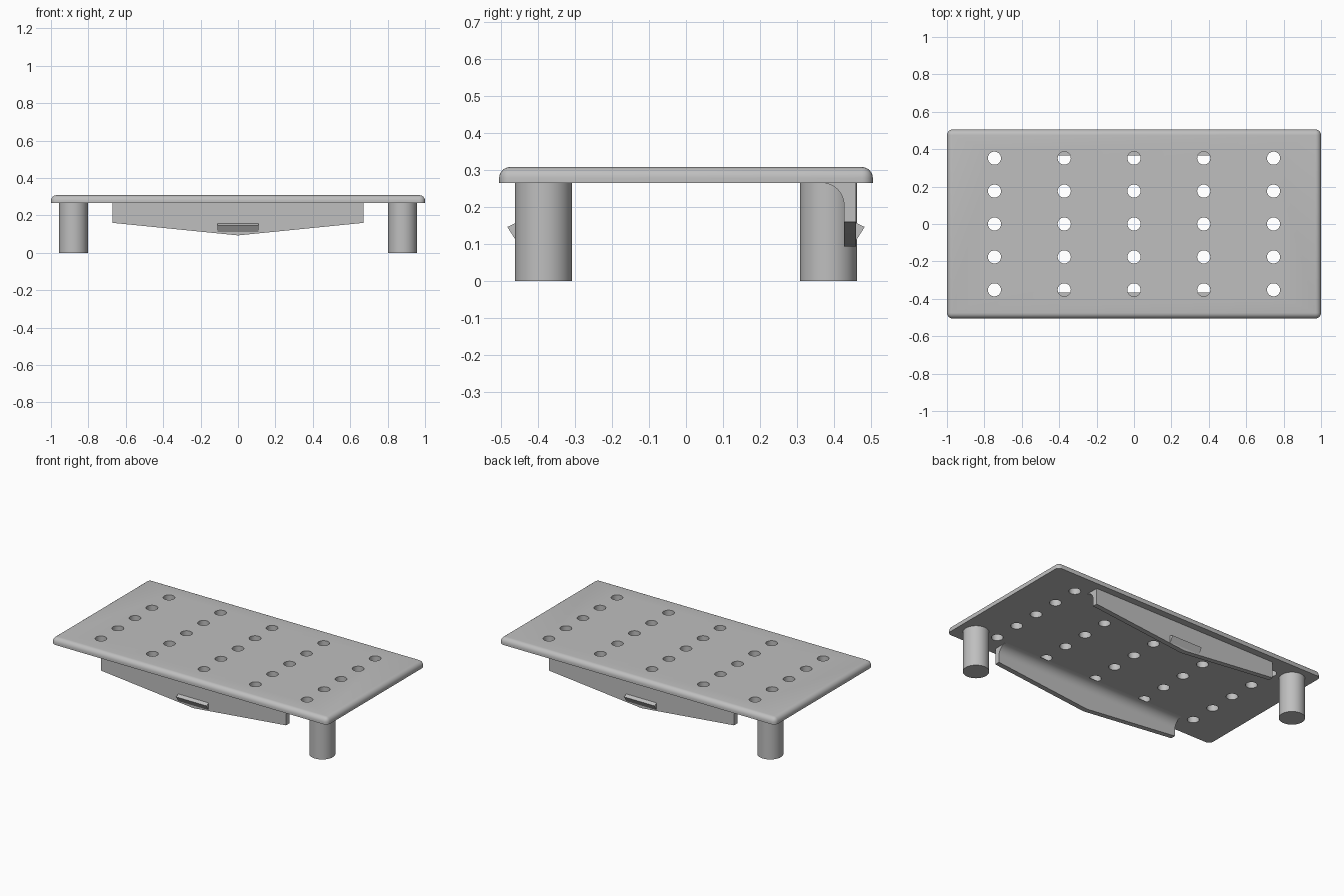
import bpy, bmesh, math
from mathutils import Matrix

default = bpy.data.objects.get("Cube")
if default:
    bpy.data.objects.remove(default, do_unlink=True)

grey = bpy.data.materials.new("light grey")
grey.use_nodes = True
colour = (0.52, 0.52, 0.52, 1)
grey.diffuse_color = colour
grey.node_tree.nodes["Principled BSDF"].inputs["Base Color"].default_value = colour

TOP, UNDER = 0.308, 0.265
HALF_X, HALF_Y = 1.0, 0.505


def finish(name, bm, smooth=True):
    bmesh.ops.recalc_face_normals(bm, faces=bm.faces)
    mesh = bpy.data.meshes.new(name)
    bm.to_mesh(mesh)
    bm.free()
    mesh.materials.append(grey)
    obj = bpy.data.objects.new(name, mesh)
    bpy.context.collection.objects.link(obj)
    if smooth:
        shade(obj)
    return obj


def select_only(obj):
    bpy.ops.object.select_all(action='DESELECT')
    obj.select_set(True)
    bpy.context.view_layer.objects.active = obj


def shade(obj):
    select_only(obj)
    bpy.ops.object.shade_smooth_by_angle(angle=math.radians(30))


def add_cylinder(bm, x, y, low, high, radius, sides):
    bmesh.ops.create_cone(bm, cap_ends=True, segments=sides, radius1=radius, radius2=radius,
                          depth=high - low, matrix=Matrix.Translation((x, y, (low + high) / 2)))


def extrude_profile(bm, profile, half_width):
    """Sweep a (y, z) outline along x, with a middle section at x = 0."""
    rings = [[bm.verts.new((x, y, z)) for y, z in profile] for x in (-half_width, 0, half_width)]
    count = len(profile)
    for a, b in zip(rings, rings[1:]):
        for i in range(count):
            j = (i + 1) % count
            bm.faces.new((a[i], a[j], b[j], b[i]))
    bm.faces.new(rings[0])
    bm.faces.new(rings[-1])
    return rings


# Top plate: rounded on every edge except the underside
bm = bmesh.new()
bmesh.ops.create_cube(bm, size=1, matrix=Matrix.Translation((0, 0, (TOP + UNDER) / 2))
                      @ Matrix.Diagonal((2 * HALF_X, 2 * HALF_Y, TOP - UNDER, 1)))
rounded = [e for e in bm.edges if max(v.co.z for v in e.verts) > UNDER + 0.01]
bmesh.ops.bevel(bm, geom=rounded, offset=0.03, segments=6, profile=0.5, affect='EDGES')
plate = finish("top_plate", bm, smooth=False)

# Grid of drain holes
bm = bmesh.new()
for column in range(-2, 3):
    for row in range(-2, 3):
        add_cylinder(bm, column * 0.373, row * 0.176, UNDER - 0.1, TOP + 0.1, 0.035, 40)
cutter = finish("hole_cutter", bm, smooth=False)
cutter.hide_render = True
cut = plate.modifiers.new("holes", 'BOOLEAN')
cut.operation = 'DIFFERENCE'
cut.solver = 'EXACT'
cut.object = cutter
select_only(plate)
bpy.ops.object.modifier_apply(modifier=cut.name)
bpy.data.objects.remove(cutter, do_unlink=True)
shade(plate)

# Two round legs on opposite corners
for name, side in (("front_left_leg", 1), ("back_right_leg", -1)):
    bm = bmesh.new()
    add_cylinder(bm, side * 0.88, side * -0.385, 0, UNDER, 0.077, 64)
    finish(name, bm)

# Hanging skirts with a filleted root, each with a small wedge-shaped catch
OUTER, INNER, FILLET = 0.46, 0.427, 0.06
for name, side in (("front", -1), ("back", 1)):
    steps = 10
    arc = []
    for i in range(steps + 1):
        a = i / steps * math.pi / 2
        arc.append((side * (INNER - FILLET + FILLET * math.sin(a)),
                    UNDER - FILLET + FILLET * math.cos(a)))
    profile = arc + [(side * INNER, 0.16), (side * OUTER, 0.16), (side * OUTER, UNDER)]
    bm = bmesh.new()
    rings = extrude_profile(bm, profile, 0.67)
    # The lower edge dips to a shallow point in the middle
    for v in rings[1][-3:-1]:
        v.co.z = 0.093
    finish(name + "_skirt", bm)

    bm = bmesh.new()
    wedge = [(side * (OUTER - 0.005), 0.158), (side * OUTER, 0.157),
             (side * 0.483, 0.146), (side * OUTER, 0.11), (side * (OUTER - 0.005), 0.11)]
    extrude_profile(bm, wedge, 0.11)
    finish(name + "_catch", bm, smooth=False)
